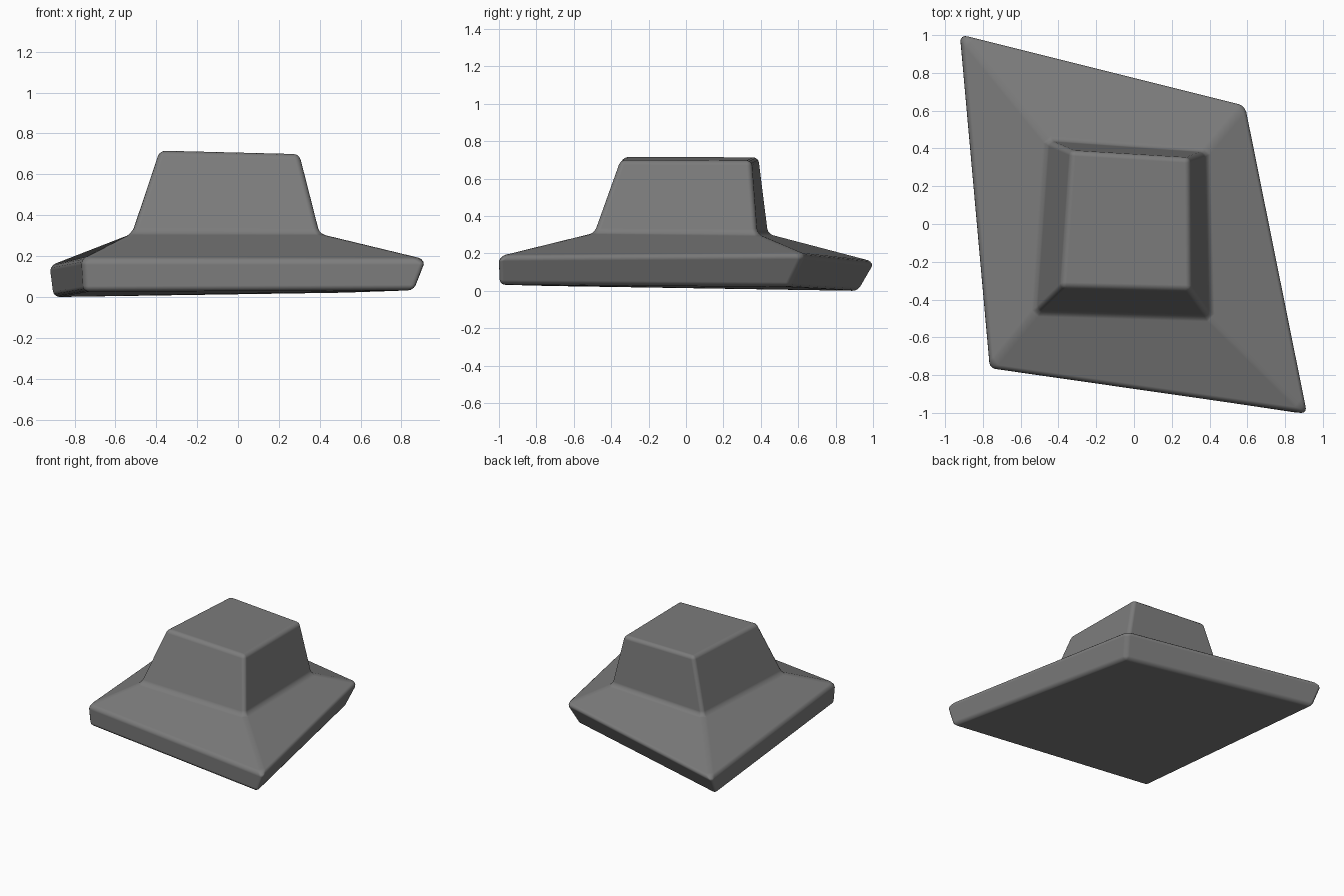
import bpy
import bmesh

default_cube = bpy.data.objects.get("Cube")
if default_cube:
    bpy.data.objects.remove(default_cube, do_unlink=True)

# Dark grey stone
grey = bpy.data.materials.new("dark grey")
grey.use_nodes = True
colour = (0.2, 0.2, 0.2, 1)
grey.diffuse_color = colour
grey.node_tree.nodes["Principled BSDF"].inputs["Base Color"].default_value = colour

# Four-cornered rings, bottom to top: front right, front left, back left, back right
underside = [(-.755, -.755, .027), (.865, -1.0, .033), (.54, .55, .022), (-.905, .925, 0)]
rim = [(-.765, -.765, .185), (.925, -1.005, .185), (.595, .635, .195), (-.925, 1.015, .155)]
neck = [(-.52, -.465, .315), (.40, -.49, .31), (.38, .38, .305), (-.455, .44, .305)]
crown = [(-.385, -.335, .717), (.30, -.35, .70), (.295, .35, .697), (-.335, .388, .715)]

# Skin the rings into one closed block
bm = bmesh.new()
rings = [[bm.verts.new(p) for p in ring] for ring in (underside, rim, neck, crown)]
for low, high in zip(rings, rings[1:]):
    for i in range(4):
        j = (i + 1) % 4
        bm.faces.new((low[i], low[j], high[j], high[i]))
bm.faces.new(rings[0][::-1])
bm.faces.new(rings[-1])
bmesh.ops.recalc_face_normals(bm, faces=bm.faces)

mesh = bpy.data.meshes.new("stone_block")
bm.to_mesh(mesh)
bm.free()
mesh.materials.append(grey)
block = bpy.data.objects.new("stone_block", mesh)
bpy.context.collection.objects.link(block)

# Softly rounded edges
mesh.shade_smooth()
bevel = block.modifiers.new("rounded edges", 'BEVEL')
bevel.width = 0.027
bevel.segments = 3
bevel.limit_method = 'NONE'
bevel.harden_normals = True

# Rest the finished block on the ground
bpy.context.view_layer.update()
final = block.evaluated_get(bpy.context.evaluated_depsgraph_get())
block.location.z = -min(v.co.z for v in final.data.vertices)
